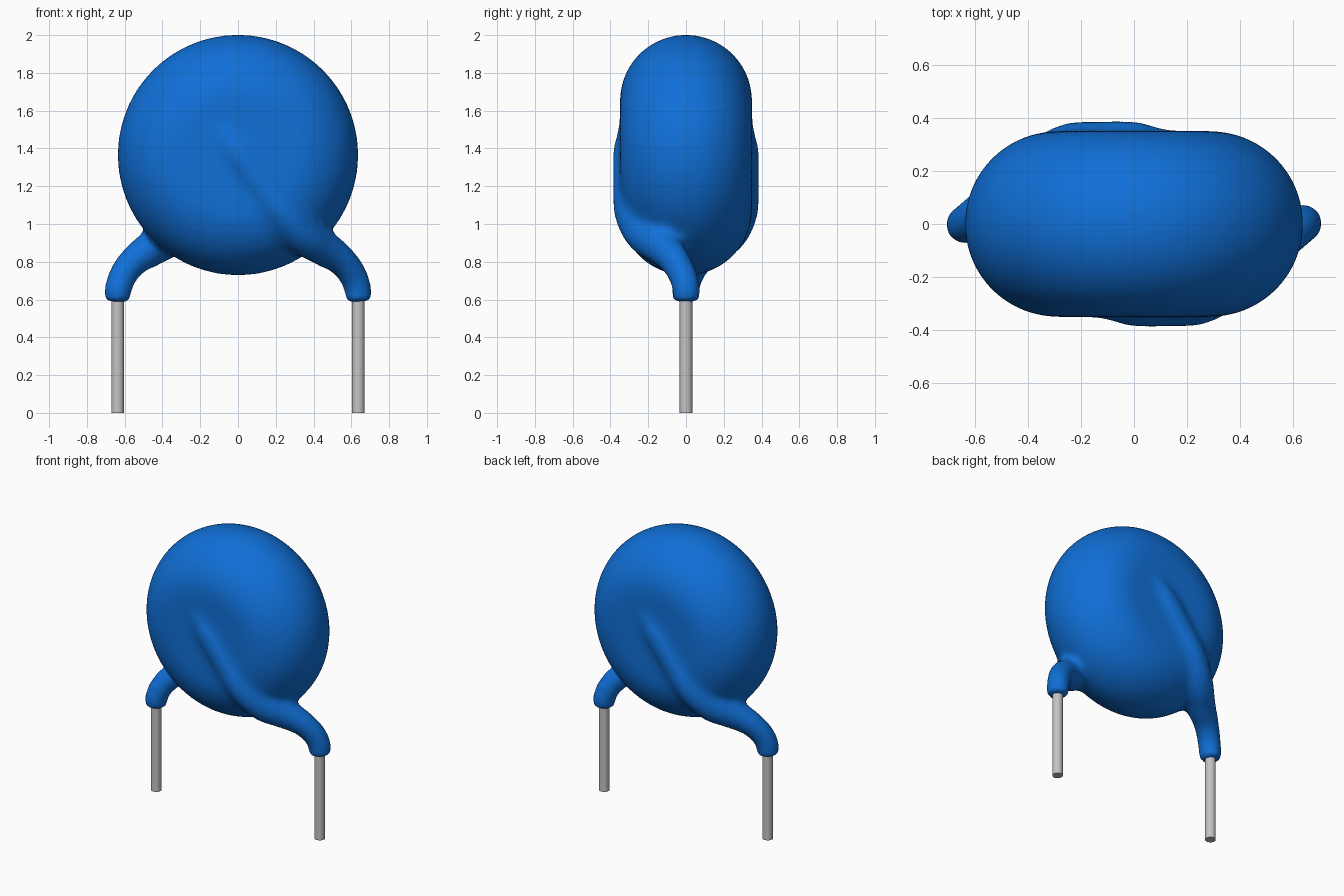
import bpy, bmesh, math
from mathutils import Matrix

if "Cube" in bpy.data.objects:
    bpy.data.objects.remove(bpy.data.objects["Cube"])


def material(name, rgb):
    m = bpy.data.materials.new(name)
    m.use_nodes = True
    m.diffuse_color = (*rgb, 1)
    m.node_tree.nodes["Principled BSDF"].inputs["Base Color"].default_value = (*rgb, 1)
    return m


BLUE = material("blue coating", (0.005, 0.16, 0.68))
GREY = material("grey metal", (0.55, 0.55, 0.55))

CENTRE_Z, RADIUS, HALF = 1.365, 0.638, 0.350


def add_object(name, data, mat):
    ob = bpy.data.objects.new(name, data)
    bpy.context.collection.objects.link(ob)
    data.materials.append(mat)
    return ob


def disc(name):
    """Flat round disc with a fully rounded rim, spun about the y axis."""
    bm = bmesh.new()
    flat = RADIUS - HALF
    pts = [(0, -HALF)]
    for i in range(25):
        a = -math.pi / 2 + math.pi * i / 24
        pts.append((flat + HALF * math.cos(a), HALF * math.sin(a)))
    pts.append((0, HALF))
    verts = [bm.verts.new((r, y, 0)) for r, y in pts]
    edges = [bm.edges.new(p) for p in zip(verts, verts[1:])]
    bmesh.ops.spin(bm, geom=verts + edges, cent=(0, 0, 0), axis=(0, 1, 0),
                   angle=2 * math.pi, steps=96)
    bmesh.ops.remove_doubles(bm, verts=bm.verts, dist=1e-5)
    bmesh.ops.recalc_face_normals(bm, faces=bm.faces)
    bm.transform(Matrix.Translation((0, 0, CENTRE_Z)))
    me = bpy.data.meshes.new(name)
    bm.to_mesh(me)
    bm.free()
    return add_object(name, me, BLUE)


# Coated lead: x, y, z, radius from the tip to the ridge on the face
LEAD = [(0.638, 0, 0.585, 0.074), (0.632, 0, 0.67, 0.076),
        (0.565, -0.05, 0.79, 0.082), (0.45, -0.125, 0.875, 0.10),
        (0.35, -0.215, 0.94, 0.105), (0.25, -0.275, 1.05, 0.105),
        (0.13, -0.29, 1.21, 0.10), (0.0, -0.295, 1.38, 0.095),
        (-0.10, -0.285, 1.50, 0.075)]


def lead(name, s):
    cu = bpy.data.curves.new(name, "CURVE")
    cu.dimensions = "3D"
    cu.bevel_depth = 1
    cu.bevel_resolution = 6
    cu.use_fill_caps = True
    sp = cu.splines.new("BEZIER")
    sp.bezier_points.add(len(LEAD) - 1)
    for p, (x, y, z, r) in zip(sp.bezier_points, LEAD):
        p.co = (s * x, s * y, z)
        p.radius = r
        p.handle_left_type = p.handle_right_type = "AUTO"
    return add_object(name, cu, BLUE)


# Disc and both leads merged into one softly blended coating
body = disc("coated_body")
parts = [lead("left_lead_coating", 1), lead("right_lead_coating", -1)]
bpy.ops.object.select_all(action="DESELECT")
for p in parts:
    p.select_set(True)
bpy.context.view_layer.objects.active = parts[0]
bpy.ops.object.convert(target="MESH")
for o in bpy.context.selected_objects:
    o.select_set(True)
body.select_set(True)
bpy.context.view_layer.objects.active = body
bpy.ops.object.join()
rem = body.modifiers.new("Blend", "REMESH")
rem.mode = "VOXEL"
rem.voxel_size = 0.018
rem.use_smooth_shade = True
smooth = body.modifiers.new("Soften", "SMOOTH")
smooth.factor = 0.5
smooth.iterations = 26

# Bare wire legs
for name, s in (("left_wire", 1), ("right_wire", -1)):
    bpy.ops.mesh.primitive_cylinder_add(vertices=32, radius=0.034, depth=0.66,
                                        location=(s * 0.637, 0, 0.33))
    wire = bpy.context.object
    wire.name = name
    wire.data.materials.append(GREY)
    bpy.ops.object.shade_smooth_by_angle()
